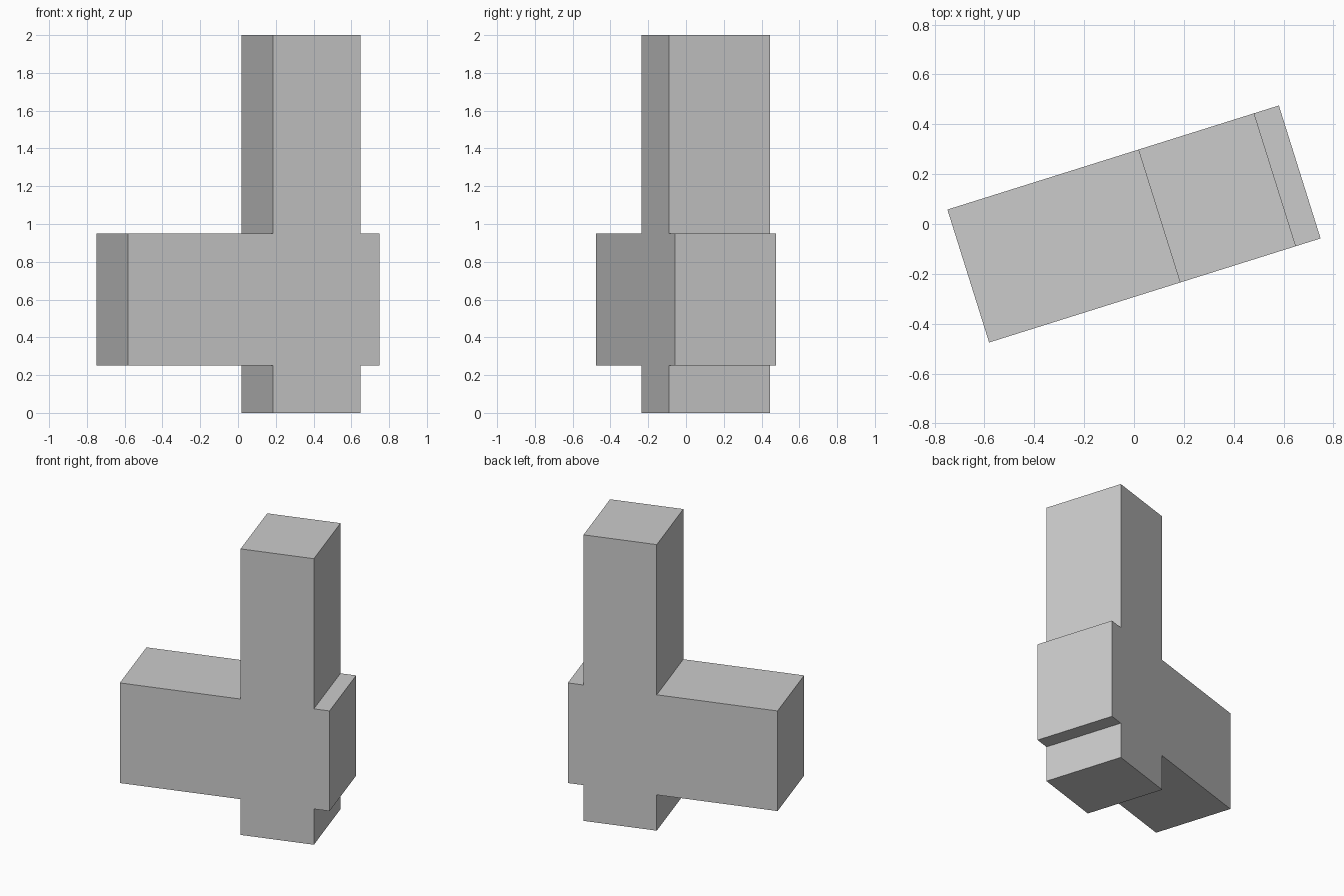
import bpy, bmesh
from math import radians
from mathutils import Matrix

if "Cube" in bpy.data.objects:
    bpy.data.objects.remove(bpy.data.objects["Cube"])

LENGTH, DEPTH = 1.394, 0.559      # crossbar length and thickness
LEFT, RIGHT = 0.106, 0.593        # upright edges along the bar
LOW, HIGH, TOP = 0.25, 0.95, 2.0  # bar underside, bar top, upright top
h = LENGTH / 2

# Cross-shaped outline, seen from the front
outline = [(LEFT, 0), (RIGHT, 0), (RIGHT, LOW), (h, LOW), (h, HIGH),
           (RIGHT, HIGH), (RIGHT, TOP), (LEFT, TOP), (LEFT, HIGH),
           (-h, HIGH), (-h, LOW), (LEFT, LOW)]

# Extrude the outline through the thickness
bm = bmesh.new()
face = bm.faces.new([bm.verts.new((x, -DEPTH / 2, z)) for x, z in outline])
ext = bmesh.ops.extrude_face_region(bm, geom=[face], use_keep_orig=True)
moved = [v for v in ext["geom"] if isinstance(v, bmesh.types.BMVert)]
bmesh.ops.translate(bm, verts=moved, vec=(0, DEPTH, 0))
bmesh.ops.recalc_face_normals(bm, faces=bm.faces)

# Turn the whole post about the vertical axis
bm.transform(Matrix.Rotation(radians(17.43), 4, 'Z'))

mesh = bpy.data.meshes.new("cross_post")
bm.to_mesh(mesh)
bm.free()
bpy.context.collection.objects.link(bpy.data.objects.new("cross_post", mesh))
